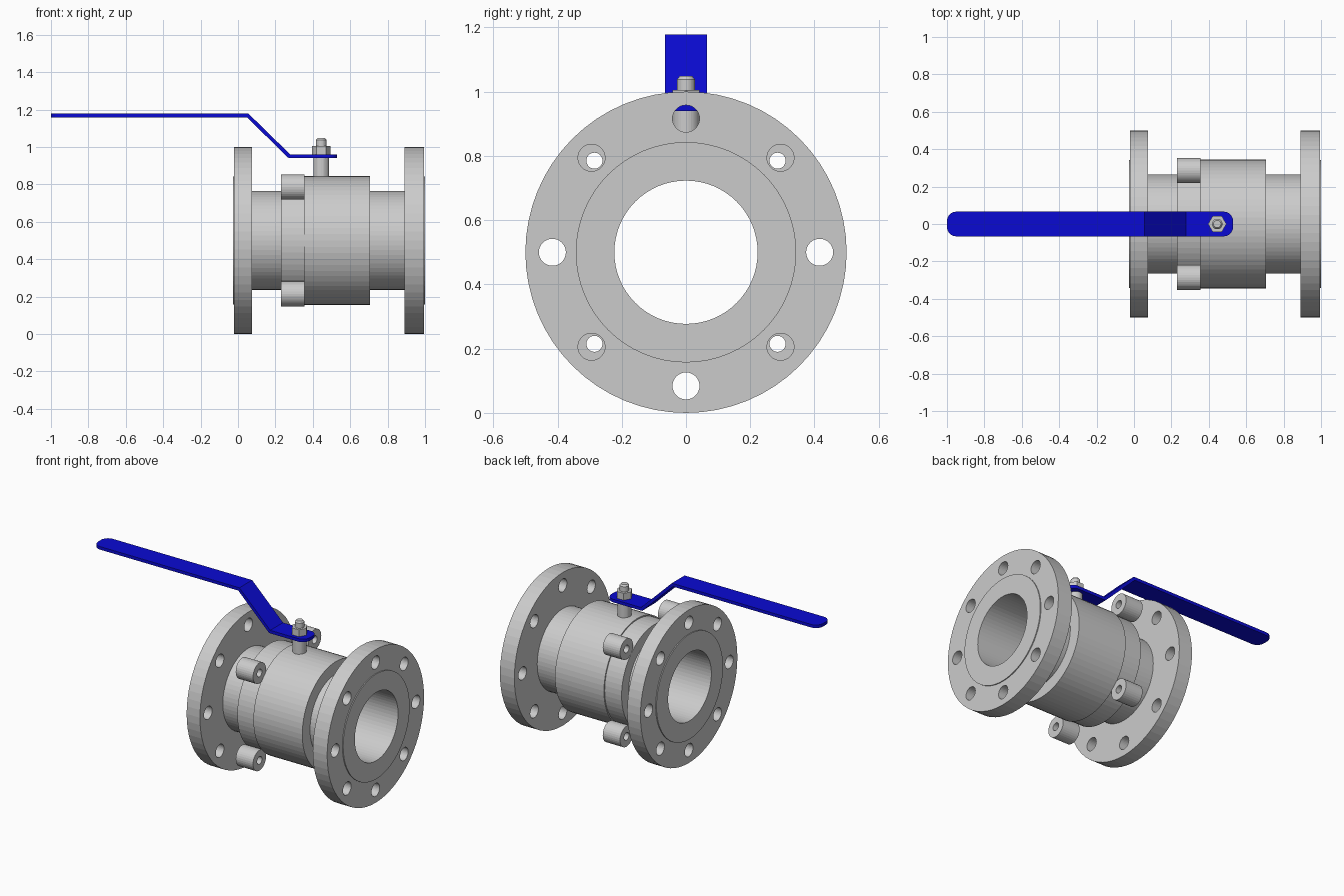
import bpy, bmesh, math
from mathutils import Matrix, Vector

if "Cube" in bpy.data.objects:
    bpy.data.objects.remove(bpy.data.objects["Cube"], do_unlink=True)

AXIS_Z = 0.5      # height of the pipe axis
BORE = 0.223
STEM_X = 0.445


def material(name, rgb):
    m = bpy.data.materials.new(name)
    m.use_nodes = True
    m.diffuse_color = (*rgb, 1)
    m.node_tree.nodes["Principled BSDF"].inputs["Base Color"].default_value = (*rgb, 1)
    return m


steel = material("light grey steel", (0.6, 0.6, 0.6))
blue = material("handle blue", (0.003, 0.003, 0.65))


def finish(name, bm, mat):
    bmesh.ops.recalc_face_normals(bm, faces=bm.faces)
    mesh = bpy.data.meshes.new(name)
    bm.to_mesh(mesh)
    bm.free()
    mesh.materials.append(mat)
    ob = bpy.data.objects.new(name, mesh)
    bpy.context.scene.collection.objects.link(ob)
    return ob


def lathe(bm, profile, axis, centre, n=64, turn=0.0):
    """Spin a closed (along, radius) loop around the x or z axis."""
    rings = []
    for i in range(n):
        a = turn + 2 * math.pi * i / n
        c, s = math.cos(a), math.sin(a)
        ring = []
        for t, r in profile:
            p = Vector((t, r * c, r * s)) if axis == "x" else Vector((r * c, r * s, t))
            ring.append(bm.verts.new(p + Vector(centre)))
        rings.append(ring)
    k = len(profile)
    for i in range(n):
        a, b = rings[i], rings[(i + 1) % n]
        for j in range(k):
            bm.faces.new((a[j], a[(j + 1) % k], b[(j + 1) % k], b[j]))


def turned(name, outline, axis="x", centre=(0, 0, AXIS_Z), inner=BORE, n=64):
    """A hollow turned part: outer outline closed along an inner radius."""
    bm = bmesh.new()
    loop = outline + [(outline[-1][0], inner), (outline[0][0], inner)]
    lathe(bm, loop, axis, centre, n)
    return finish(name, bm, steel)


def solid(bm, x, y, z, radius, depth, n, axis="z", top=None):
    m = Matrix.Translation((x, y, z))
    if axis == "x":
        m = m @ Matrix.Rotation(math.pi / 2, 4, "Y")
    else:
        m = m @ Matrix.Rotation(math.pi / 2, 4, "Z")
    bmesh.ops.create_cone(bm, cap_ends=True, segments=n, radius1=radius,
                          radius2=radius if top is None else top, depth=depth, matrix=m)


# Pipe ends: raised face, bolting flange, neck
left_end = turned("left_flange", [(-0.027, 0.343), (-0.021, 0.343), (-0.021, 0.5),
                                  (0.075, 0.5), (0.075, 0.264), (0.23, 0.264)])
right_end = turned("right_flange", [(0.705, 0.264), (0.89, 0.264), (0.89, 0.5),
                                    (0.994, 0.5), (0.994, 0.343), (1.0, 0.343)])

# Eight bolt holes through both flanges
bm = bmesh.new()
for i in range(8):
    a = i * math.pi / 4
    solid(bm, 0.487, 0.416 * math.cos(a), AXIS_Z + 0.416 * math.sin(a), 0.042, 1.4, 32, "x")
cutter = finish("bolt_hole_cutter", bm, steel)
cutter.hide_render = True
for end in (left_end, right_end):
    mod = end.modifiers.new("bolt holes", "BOOLEAN")
    mod.object = cutter
    mod.operation = "DIFFERENCE"
    mod.solver = "EXACT"
bpy.context.view_layer.update()
deps = bpy.context.evaluated_depsgraph_get()
drilled = [bpy.data.meshes.new_from_object(e.evaluated_get(deps)) for e in (left_end, right_end)]
for end, mesh in zip((left_end, right_end), drilled):
    end.modifiers.clear()
    end.data = mesh
bpy.data.objects.remove(cutter, do_unlink=True)

# Central body and the joint ring beside it
turned("valve_body", [(0.352, 0.344), (0.705, 0.344)])
turned("joint_ring", [(0.23, 0.336), (0.352, 0.336)])

# Four drilled lugs around the joint ring
for side, y in (("left", 0.285), ("right", -0.285)):
    for level, z in (("upper", 0.285), ("lower", -0.285)):
        turned(f"{level}_{side}_lug", [(0.23, 0.067), (0.355, 0.067)],
               centre=(0, y, AXIS_Z + z), inner=0.025, n=32)

# Stem, hexagon nut and threaded tip
bm = bmesh.new()
solid(bm, STEM_X, 0, 0.875, 0.042, 0.14, 32)
finish("stem", bm, steel)
bm = bmesh.new()
solid(bm, STEM_X, 0, 0.98, 0.049, 0.05, 6)
finish("hex_nut", bm, steel)
bm = bmesh.new()
solid(bm, STEM_X, 0, 0.985, 0.028, 0.106, 32)
solid(bm, STEM_X, 0, 1.043, 0.028, 0.01, 32, top=0.02)
finish("stem_tip", bm, steel)

# Bent flat handle with rounded ends
HALF, CORNER, THICK = 0.066, 0.05, 0.02
stations = []   # (x, z, half width)
steps = [math.pi / 2 * i / 5 for i in range(6)]
for a in steps:
    stations.append((-1 + CORNER * (1 - math.cos(a)), 1.168, HALF - CORNER * (1 - math.sin(a))))
stations += [(0.052, 1.168, HALF), (0.275, 0.95, HALF)]
for a in reversed(steps):
    stations.append((0.53 - CORNER * (1 - math.cos(a)), 0.95, HALF - CORNER * (1 - math.sin(a))))

bm = bmesh.new()
sections = []
for i, (x, z, w) in enumerate(stations):
    before, after = stations[max(i - 1, 0)], stations[min(i + 1, len(stations) - 1)]
    here = Vector((x, z))
    dirs = [v.normalized() for v in (here - Vector(before[:2]), Vector(after[:2]) - here)
            if v.length > 0]
    normals = [Vector((-d.y, d.x)) for d in dirs]
    mitre = sum(normals, Vector((0, 0))).normalized()
    off = mitre * (THICK / 2 / mitre.dot(normals[0]))
    sections.append([bm.verts.new((x + s * off.x, y, z + s * off.y))
                     for s, y in ((1, -w), (1, w), (-1, w), (-1, -w))])
for a, b in zip(sections, sections[1:]):
    for j in range(4):
        bm.faces.new((a[j], a[(j + 1) % 4], b[(j + 1) % 4], b[j]))
bm.faces.new(sections[0])
bm.faces.new(sections[-1])
finish("lever_handle", bm, blue)
